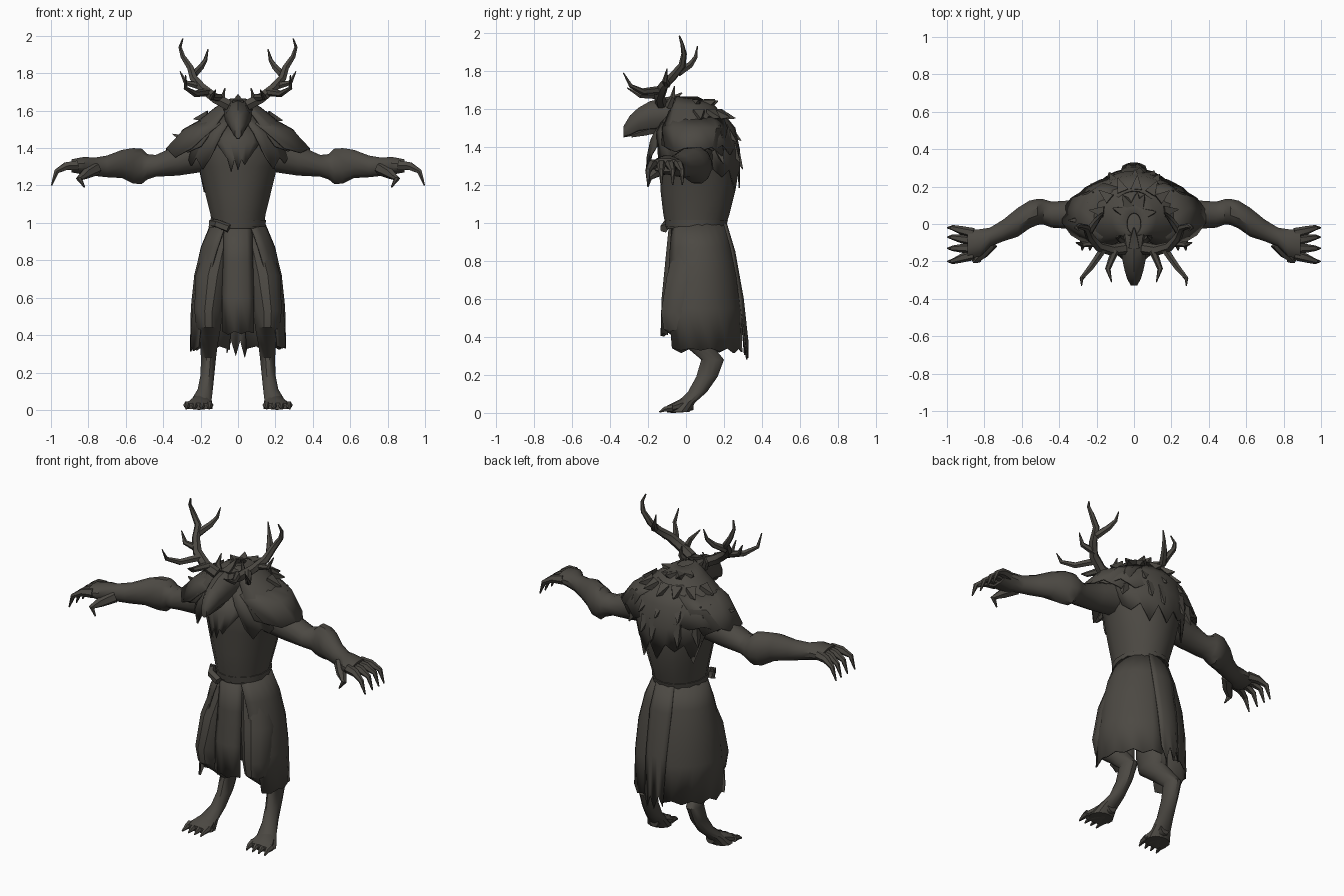
import bpy, bmesh, math, random
from mathutils import Vector

random.seed(4)
cube = bpy.data.objects.get("Cube")
if cube:
    bpy.data.objects.remove(cube)

# One weathered brown for the whole figure
hide = bpy.data.materials.new("dark_brown_hide")
hide.use_nodes = True
hide.diffuse_color = (.072, .066, .056, 1)
hide.node_tree.nodes["Principled BSDF"].inputs["Base Color"].default_value = hide.diffuse_color

AXES = {"x": (Vector((0, 1, 0)), Vector((0, 0, 1))),
        "y": (Vector((1, 0, 0)), Vector((0, 0, 1))),
        "z": (Vector((1, 0, 0)), Vector((0, 1, 0)))}
parts = []


def finish(name, bm):
    bmesh.ops.recalc_face_normals(bm, faces=bm.faces)
    mesh = bpy.data.meshes.new(name)
    bm.to_mesh(mesh)
    bm.free()
    mesh.materials.append(hide)
    obj = bpy.data.objects.new(name, mesh)
    bpy.context.collection.objects.link(obj)
    parts.append(obj)
    return obj


def skin(bm, frames, sides):
    """Bridge a list of (centre, u, v) elliptical sections and cap the ends."""
    loops = []
    for c, u, v in frames:
        angles = [math.tau * (k + .5) / sides for k in range(sides)]
        loops.append([bm.verts.new(c + u * math.cos(a) + v * math.sin(a)) for a in angles])
    for low, high in zip(loops, loops[1:]):
        for k in range(sides):
            n = (k + 1) % sides
            bm.faces.new((low[k], low[n], high[n], high[k]))
    bm.faces.new(loops[0])
    bm.faces.new(loops[-1])


def loft(name, axis, rings, sides=10, side=1):
    """Sections square to one axis; each ring is x, y, z and two radii."""
    u, v = AXES[axis]
    bm = bmesh.new()
    skin(bm, [(Vector((x * side, y, z)), u * a, v * b) for x, y, z, a, b in rings], sides)
    return finish(name, bm)


def tubes(name, paths, sides=6):
    """Tapered tubes; each path is (points, start radius, end radius)."""
    bm = bmesh.new()
    for points, r0, r1 in paths:
        pts = [Vector(p) for p in points]
        span = pts[-1] - pts[0]
        weakest = min(range(3), key=lambda i: abs(span[i]))
        ref = Vector([float(i == weakest) for i in range(3)])
        frames = []
        for i, p in enumerate(pts):
            t = (pts[min(i + 1, len(pts) - 1)] - pts[max(i - 1, 0)]).normalized()
            u = t.cross(ref).normalized()
            r = r0 + (r1 - r0) * (i / (len(pts) - 1)) ** 1.4
            frames.append((p, u * r, t.cross(u) * r))
        skin(bm, frames, sides)
    return finish(name, bm)


def drape(name, rings, start, end, cols, jag, mirror=1):
    """Hanging sheet with a torn hem; rings are centre y, z and two radii,
    start and end are (top, bottom) edge angles."""
    bm = bmesh.new()
    rows = []
    last = len(rings) - 1
    for i, (cy, z, rx, ry) in enumerate(rings):
        f = i / last
        a0 = start[0] + (start[1] - start[0]) * f
        a1 = end[0] + (end[1] - end[0]) * f
        row = []
        for j in range(cols + 1):
            a = math.radians(a0 + (a1 - a0) * j / cols)
            drop = random.uniform(.3, 1) * jag * (j % 2) if i == last else 0
            row.append(bm.verts.new((mirror * rx * math.cos(a), cy + ry * math.sin(a), z - drop)))
        rows.append(row)
    for top, low in zip(rows, rows[1:]):
        for j in range(cols):
            bm.faces.new((top[j], top[j + 1], low[j + 1], low[j]))
    obj = finish(name, bm)
    mod = obj.modifiers.new("cloth_thickness", "SOLIDIFY")
    mod.thickness = .008
    return obj


# Torso, neck and head
loft("torso", "z", [(0, .05, .97, .14, .155), (0, .055, 1.05, .152, .175),
                    (0, .062, 1.16, .18, .195), (0, .065, 1.3, .215, .205),
                    (0, .05, 1.42, .26, .2), (0, .05, 1.52, .2, .18),
                    (0, .04, 1.61, .1, .11)], 14)
loft("head", "y", [(0, .08, 1.52, .12, .11), (0, -.02, 1.57, .09, .095),
                   (0, -.12, 1.57, .07, .085), (0, -.19, 1.56, .066, .08),
                   (0, -.25, 1.54, .052, .066), (0, -.295, 1.51, .038, .055),
                   (0, -.328, 1.48, .018, .03)], 10)
tubes("lower_jaw", [([(0, -.14, 1.51), (0, -.22, 1.485), (0, -.29, 1.462)], .04, .015)])
tubes("head_crest", [([(0, -.12, 1.63), (0, -.07, 1.65), (0, -.02, 1.685)], .04, .004)], 4)

# Belt and its hanging knot
loft("belt", "z", [(0, .052, .98, .15, .162), (0, .054, 1.015, .152, .17)], 16)
tubes("belt_knot", [([(-.14, -.04, 1.0), (-.11, -.1, .995), (-.05, -.115, .97)], .022, .024),
                    ([(-.135, -.05, .98), (-.14, -.06, 1.03)], .025, .004)], 5)

for s, label in ((1, "left"), (-1, "right")):
    # Arm from shoulder to palm
    loft(label + "_arm", "x",
         [(.18, .05, 1.38, .1, .11), (.32, .05, 1.335, .08, .085),
          (.44, .05, 1.305, .072, .06), (.485, .065, 1.3, .07, .07),
          (.515, .065, 1.302, .072, .098), (.56, .05, 1.305, .077, .098),
          (.62, .01, 1.315, .08, .078), (.7, -.035, 1.302, .06, .06),
          (.77, -.07, 1.3, .052, .05), (.82, -.1, 1.305, .075, .05),
          (.89, -.11, 1.305, .08, .036)], 12, s)

    # Clawed fingers and thumb
    fingers = []
    for root, tip in ((-.05, -.02), (-.09, -.07), (-.13, -.13), (-.165, -.2)):
        mid = (root + tip) / 2
        fingers.append(([(s * .86, root, 1.308), (s * .92, mid, 1.303),
                         (s * .97, tip, 1.275), (s * .997, tip, 1.2)], .029, .004))
    fingers.append(([(s * .76, -.1, 1.29), (s * .81, -.16, 1.265),
                     (s * .85, -.195, 1.235), (s * .82, -.2, 1.19)], .036, .004))
    tubes(label + "_fingers", fingers)

    # Backward-bent leg with a broad foot
    loft(label + "_leg", "z",
         [(.08, .06, .95, .08, .1), (.135, .02, .72, .095, .125),
          (.158, -.035, .53, .078, .1), (.157, -.025, .44, .068, .095),
          (.155, .07, .35, .048, .075), (.158, .14, .28, .042, .062),
          (.163, .11, .19, .038, .058), (.175, .06, .11, .042, .052),
          (.195, .0, .055, .056, .05), (.205, -.04, .004, .072, .06)], 12, s)
    loft(label + "_foot", "y",
         [(.19, .04, .05, .03, .035), (.2, -.02, .04, .058, .038),
          (.208, -.07, .026, .074, .026), (.212, -.1, .02, .076, .018)], 10, s)
    toes = []
    for k in range(4):
        x = s * (.152 + .04 * k)
        toes.append(([(x, -.07, .026), (x, -.11, .02), (x * 1.02, -.14, .005)], .021, .004))
    tubes(label + "_toes", toes)

    # Branching antler
    beam = [(.05, -.13, 1.63), (.12, -.14, 1.665), (.19, -.12, 1.72), (.235, -.07, 1.77),
            (.255, -.02, 1.83), (.295, -.01, 1.89), (.31, -.02, 1.94), (.295, -.035, 1.985)]
    tines = [[(.24, -.04, 1.79), (.2, .02, 1.83), (.175, .05, 1.87), (.16, .06, 1.93)],
             [(.16, -.13, 1.7), (.23, -.23, 1.69), (.28, -.29, 1.72), (.28, -.33, 1.79)],
             [(.1, -.14, 1.67), (.14, -.24, 1.67), (.12, -.31, 1.71)],
             [(.2, -.1, 1.73), (.28, -.11, 1.75), (.31, -.1, 1.81)]]
    paths = [([(s * x, y, z) for x, y, z in beam], .032, .004)]
    for tine in tines:
        paths.append(([(s * x, y, z) for x, y, z in tine], .022, .003))
    tubes(label + "_antler", paths)
    tubes(label + "_ear", [([(s * .06, -.09, 1.61), (s * .085, -.07, 1.66),
                             (s * .07, -.06, 1.72)], .022, .003)], 5)

    # Side skirt panel, split at the front and back
    drape(label + "_skirt_panel",
          [(.06, 1.0, .145, .15), (.065, .87, .2, .18), (.065, .72, .235, .21),
           (.062, .55, .252, .232), (.06, .34, .258, .24)],
          (-64, -34), (84, 80), 9, .03, s)

    # Fur over the shoulder, hanging lower toward the chest
    drape(label + "_shoulder_fur",
          [(.05, 1.56, .19, .16), (.05, 1.5, .3, .2), (.04, 1.4, .39, .2)],
          (-75, -50), (65, 50), 5, .05, s)
    drape(label + "_collar_fur",
          [(.03, 1.58, .12, .14), (.03, 1.48, .24, .2), (.03, 1.35, .28, .21)],
          (-80, -58), (-20, -15), 4, .07, s)

# Front and back skirt strips
drape("front_skirt_panel",
      [(.06, 1.0, .13, .15), (.06, .8, .14, .17), (.05, .6, .15, .18), (.05, .42, .15, .185)],
      (-125, -125), (-55, -55), 5, .03)
drape("back_skirt_strip",
      [(.06, 1.0, .15, .155), (.08, .85, .18, .18), (.1, .6, .17, .205), (.12, .37, .15, .21)],
      (66, 66), (114, 114), 5, .12)

# Layered mane over the back, shoulders and chest
drape("mane_upper", [(.0, 1.665, .04, .06), (.03, 1.62, .12, .12),
                     (.05, 1.5, .27, .2), (.05, 1.41, .35, .22)],
      (-70, -55), (250, 235), 18, .06)
drape("mane_back", [(.05, 1.6, .12, .13), (.06, 1.5, .25, .2),
                    (.07, 1.38, .26, .215), (.07, 1.28, .22, .215)],
      (10, 20), (170, 160), 10, .12)
drape("chest_fur", [(0, 1.52, .12, .15), (.01, 1.43, .18, .2), (.0, 1.34, .15, .21)],
      (-150, -112), (-30, -68), 6, .07)

# Ragged locks lying over the mane, the topmost standing up
locks = []
for z, cy, rx, ry, out_step, lift, count in ((1.62, .04, .08, .09, .06, .03, 5),
                                             (1.57, .05, .18, .15, .08, -.02, 7),
                                             (1.49, .05, .26, .19, .07, -.08, 7),
                                             (1.4, .06, .27, .21, .05, -.11, 7)):
    for k in range(count):
        a = math.pi * (k + .5 + random.uniform(-.25, .25)) / count
        out = Vector((math.cos(a), math.sin(a), 0))
        base = Vector((rx * out.x, cy + ry * out.y, z)) - out * .02
        tip = base + out * out_step + Vector((0, 0, lift * random.uniform(.7, 1.1)))
        locks.append(([base, tip], .042, .003))
locks.append(([(-.27, .02, 1.44), (-.35, .02, 1.475)], .035, .003))
tubes("mane_locks", locks, 4)

# Soft shading with crisp edges
bpy.ops.object.select_all(action="DESELECT")
for obj in parts:
    obj.select_set(True)
bpy.context.view_layer.objects.active = parts[0]
bpy.ops.object.shade_smooth_by_angle(angle=math.radians(35))
